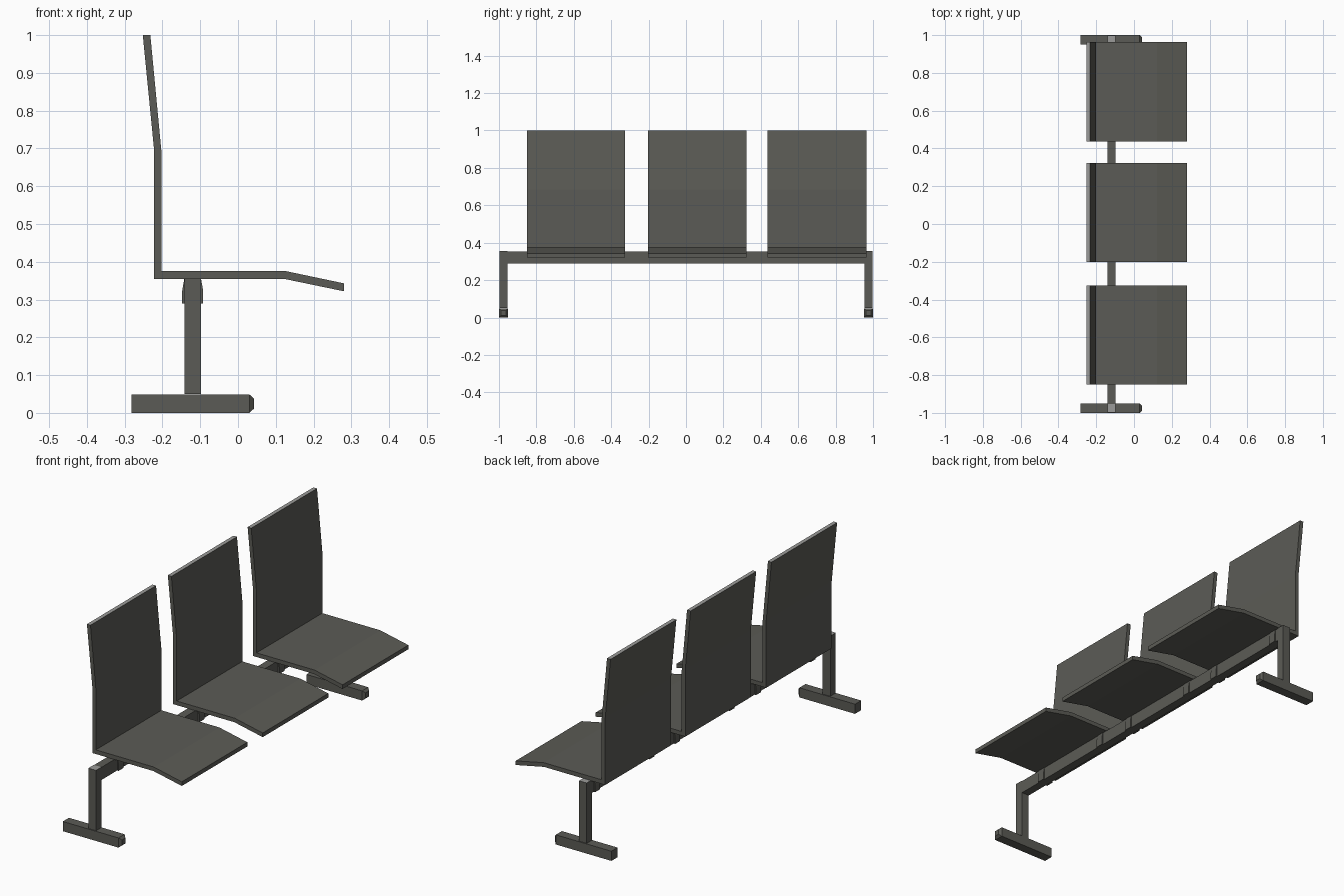
import bpy, bmesh

if "Cube" in bpy.data.objects:
    bpy.data.objects.remove(bpy.data.objects["Cube"])


def material(name, rgb):
    m = bpy.data.materials.new(name)
    m.diffuse_color = (*rgb, 1)
    m.use_nodes = True
    m.node_tree.nodes["Principled BSDF"].inputs["Base Color"].default_value = m.diffuse_color
    return m


DARK = material("dark grey", (0.105, 0.105, 0.092))
LIGHT = material("light grey", (0.33, 0.33, 0.32))


def finish(name, bm):
    bmesh.ops.recalc_face_normals(bm, faces=bm.faces)
    me = bpy.data.meshes.new(name)
    bm.to_mesh(me)
    bm.free()
    me.materials.append(DARK)
    me.materials.append(LIGHT)
    ob = bpy.data.objects.new(name, me)
    bpy.context.collection.objects.link(ob)
    return ob


def extrude_profile(name, pts, y0, y1, light_top=None):
    """Extrude an xz outline along y; upward faces above light_top are light."""
    bm = bmesh.new()
    a = [bm.verts.new((x, y0, z)) for x, z in pts]
    b = [bm.verts.new((x, y1, z)) for x, z in pts]
    bm.faces.new(a)
    bm.faces.new(b[::-1])
    n = len(pts)
    for i in range(n):
        j = (i + 1) % n
        bm.faces.new((a[j], a[i], b[i], b[j]))
    bmesh.ops.recalc_face_normals(bm, faces=bm.faces)
    if light_top is not None:
        for f in bm.faces:
            if f.normal.z > 0.9 and f.calc_center_median().z > light_top:
                f.material_index = 1
    return finish(name, bm)


def box(name, x0, x1, y0, y1, z0, z1, light_top=None):
    return extrude_profile(name, [(x0, z0), (x1, z0), (x1, z1), (x0, z1)], y0, y1, light_top)


# Seat shells: bent back and drooping front edge
SHELL = [(-0.252, 1.0), (-0.232, 1.0), (-0.202, 0.685), (-0.202, 0.376),
         (0.123, 0.376), (0.28, 0.343), (0.28, 0.322), (0.121, 0.355),
         (-0.222, 0.355), (-0.222, 0.695)]
CLIP = [(0.020, 0.356), (0.022, 0.356), (0.028, 0.322), (0.028, 0.289), (0.020, 0.289)]

for i, (y0, y1) in enumerate([(-0.85, -0.325), (-0.202, 0.323), (0.437, 0.964)]):
    extrude_profile(f"seat_{i}", SHELL, y0, y1, 0.9)
    # Clips that hold the seat on the beam
    for k, yc in enumerate((y0 + 0.045, y1 - 0.045)):
        for s in (-1, 1):
            extrude_profile(f"clip_{i}_{k}_{'front' if s > 0 else 'rear'}",
                            [(-0.12 + s * x, z) for x, z in CLIP], yc - 0.02, yc + 0.02)

# Beam
box("beam", -0.141, -0.099, -0.955, 0.955, 0.29, 0.354)

# Legs and feet
for s, side in ((-1, "left"), (1, "right")):
    ya, yb = sorted((s * 0.997, s * 0.954))
    box(f"leg_{side}", -0.141, -0.098, ya, yb, 0.05, 0.356, 0.3)
    ya, yb = sorted((s * 1.0, s * 0.951))
    foot = box(f"foot_{side}", -0.282, 0.03, ya, yb, 0.0, 0.049)
    # Tapered front cap
    bm = bmesh.new()
    bm.from_mesh(foot.data)
    end = max(bm.faces, key=lambda f: f.calc_center_median().x)
    ext = bmesh.ops.extrude_face_region(bm, geom=[end])
    bmesh.ops.delete(bm, geom=[end], context='FACES_ONLY') if end.is_valid else None
    verts = [v for v in ext["geom"] if isinstance(v, bmesh.types.BMVert)]
    yc = (ya + yb) / 2
    for v in verts:
        v.co.x = 0.042
        v.co.y = yc + (v.co.y - yc) * 0.55
        v.co.z = 0.0245 + (v.co.z - 0.0245) * 0.55
    bmesh.ops.recalc_face_normals(bm, faces=bm.faces)
    bm.to_mesh(foot.data)
    bm.free()
